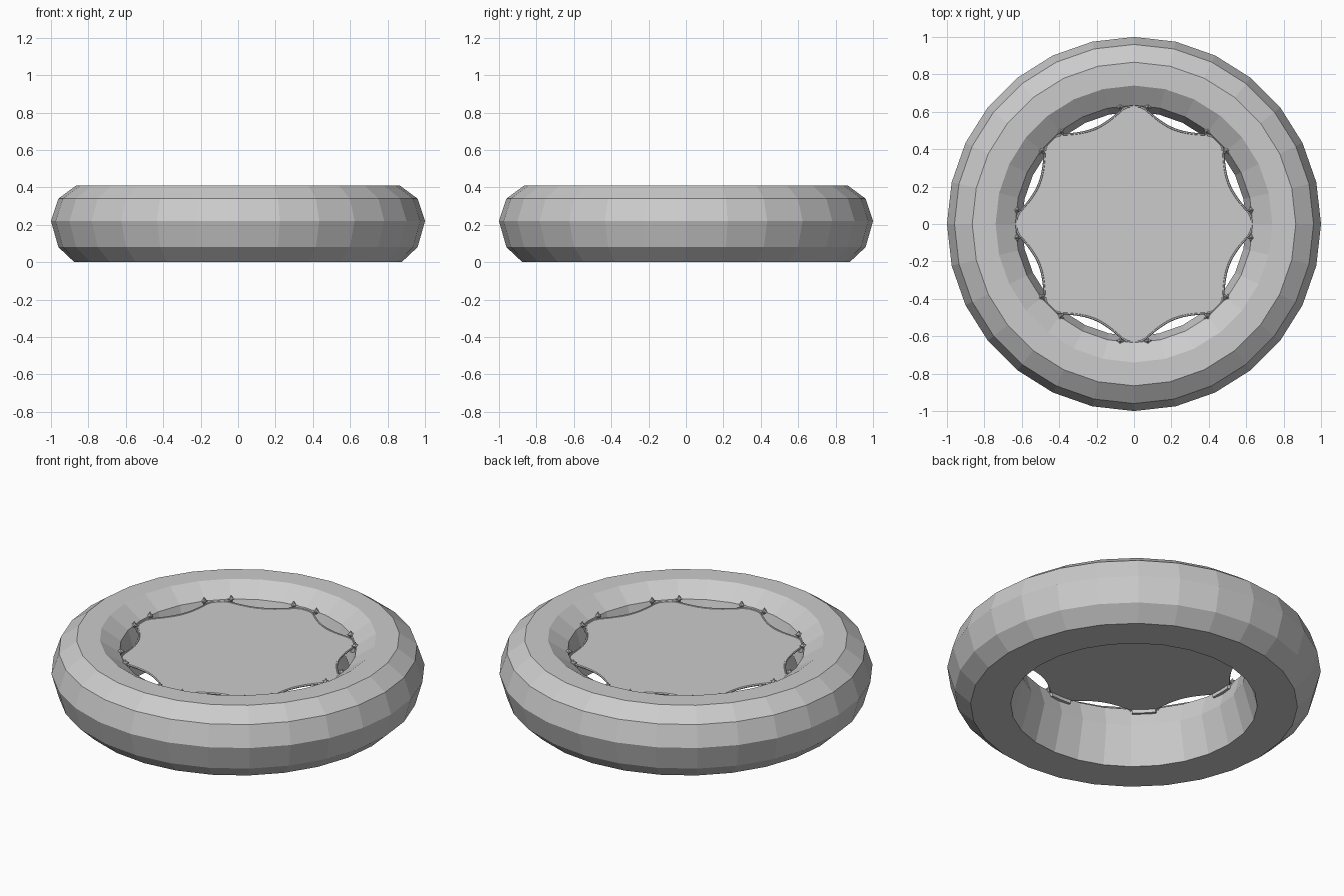
import bpy
import bmesh
from math import sin, cos, radians, pi
from mathutils import Matrix, Vector

cube = bpy.data.objects.get("Cube")
if cube:
    bpy.data.objects.remove(cube, do_unlink=True)

grey = bpy.data.materials.new("light_grey")
grey.use_nodes = True
colour = (0.6, 0.6, 0.6, 1)
grey.diffuse_color = colour
grey.node_tree.nodes["Principled BSDF"].inputs["Base Color"].default_value = colour


def polar(r, angle, z):
    return Vector((r * cos(angle), r * sin(angle), z))


def finish(bm, name):
    bmesh.ops.recalc_face_normals(bm, faces=bm.faces)
    mesh = bpy.data.meshes.new(name)
    bm.to_mesh(mesh)
    bm.free()
    mesh.materials.append(grey)
    obj = bpy.data.objects.new(name, mesh)
    bpy.context.collection.objects.link(obj)
    return obj


def sweep(name, sections, closed=True):
    """Join matching cross-sections into a tube."""
    bm = bmesh.new()
    rows = [[bm.verts.new(p) for p in s] for s in sections]
    n = len(rows[0])
    for i in range(len(rows) if closed else len(rows) - 1):
        a, b = rows[i], rows[(i + 1) % len(rows)]
        for j in range(n):
            k = (j + 1) % n
            bm.faces.new((a[j], a[k], b[k], b[j]))
    if not closed:
        bm.faces.new(rows[0])
        bm.faces.new(rows[-1])
    return finish(bm, name)


# Inflated outer ring
SIDES = 28
profile = [(0.66, 0), (0.875, 0), (0.96, 0.08), (1, 0.22), (0.96, 0.34),
           (0.865, 0.41), (0.74, 0.41), (0.635, 0.34), (0.6, 0.22)]
sweep("outer_ring", [[polar(r, 2 * pi * i / SIDES, z) for r, z in profile]
                     for i in range(SIDES)])

# Scalloped floor with eight points
TIPS = 8
FLOOR_Z = 0.33


def floor_radius(degrees):
    off = abs((degrees + 22.5) % 45 - 22.5)
    t = min((22.5 - off) / 18.5, 1)
    return 0.55 + 0.08 * t * t


STEPS = 128
outline = [polar(floor_radius(360 * i / STEPS), 2 * pi * i / STEPS, FLOOR_Z)
           for i in range(STEPS)]
bm = bmesh.new()
face = bm.faces.new([bm.verts.new(p) for p in outline])
drop = bmesh.ops.extrude_face_region(bm, geom=[face])
moved = [v for v in drop["geom"] if isinstance(v, bmesh.types.BMVert)]
bmesh.ops.translate(bm, verts=moved, vec=(0, 0, -0.01))
finish(bm, "floor_sheet")

# Thin cord along the floor edge
cord = []
for p in outline:
    out = Vector((p.x, p.y, 0)).normalized()
    cord.append([p + out * 0.007 * cos(a) + Vector((0, 0, 0.007 * sin(a) - 0.003))
                 for a in [2 * pi * k / 6 for k in range(6)]])
sweep("edge_cord", cord)

# Curved tabs and pointed clips holding each floor tip
for i in range(TIPS):
    mid = 45 * i
    tab = []
    for k in range(7):
        a = radians(mid - 6 + 2 * k)
        tab.append([polar(0.605, a, 0.3), polar(0.635, a, 0.3),
                    polar(0.635, a, 0.325), polar(0.605, a, 0.325)])
    sweep(f"tip_tab_{i + 1}", tab, closed=False)
    for side in (-1, 1):
        a = radians(mid + side * 6.7)
        bm = bmesh.new()
        place = Matrix.Translation(polar(0.63, a, 0.342)) @ Matrix.Rotation(a, 4, "Z")
        for axis in ("X", "Y", "Z"):
            turn = Matrix.Rotation(pi / 2, 4, axis) if axis != "Z" else Matrix()
            for flip in (0, pi):
                tip = place @ turn @ Matrix.Rotation(flip, 4, "X")
                bmesh.ops.create_cone(
                    bm, cap_ends=True, segments=6, radius1=0.013, radius2=0,
                    depth=0.024, matrix=tip @ Matrix.Translation((0, 0, 0.012)))
        finish(bm, f"clip_{i + 1}_{'left' if side > 0 else 'right'}")
